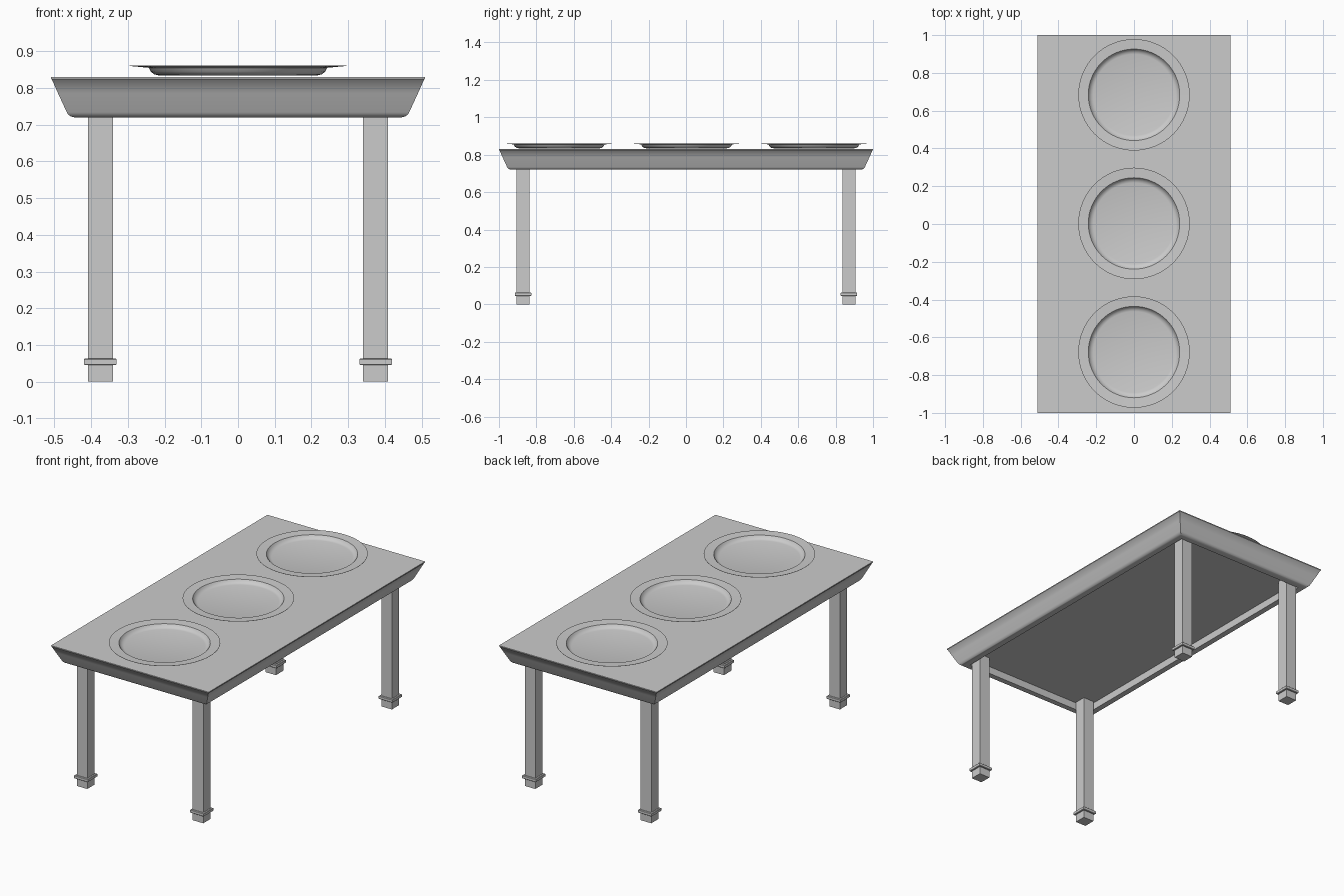
import bpy, bmesh
from math import sin, cos, pi, radians

cube = bpy.data.objects.get("Cube")
if cube:
    bpy.data.objects.remove(cube, do_unlink=True)

HALF_X, HALF_Y = 0.51, 1.0


def loft(name, rings, smooth=True):
    """Skin a stack of closed rings and cap both ends."""
    bm = bmesh.new()
    loops = [[bm.verts.new(p) for p in ring] for ring in rings]
    for a, b in zip(loops, loops[1:]):
        n = len(a)
        for i in range(n):
            j = (i + 1) % n
            bm.faces.new((a[i], a[j], b[j], b[i]))
    bm.faces.new(loops[0])
    bm.faces.new(loops[-1])
    bmesh.ops.recalc_face_normals(bm, faces=bm.faces)
    mesh = bpy.data.meshes.new(name)
    bm.to_mesh(mesh)
    bm.free()
    obj = bpy.data.objects.new(name, mesh)
    bpy.context.collection.objects.link(obj)
    if smooth:
        bpy.ops.object.select_all(action='DESELECT')
        obj.select_set(True)
        bpy.context.view_layer.objects.active = obj
        bpy.ops.object.shade_smooth_by_angle(angle=radians(35))
    return obj


def rect(x, y, z, hx, hy):
    return [(x + sx * hx, y + sy * hy, z)
            for sx, sy in ((-1, -1), (1, -1), (1, 1), (-1, 1))]


def circle(y, r, z, n=64):
    return [(r * cos(2 * pi * i / n), y + r * sin(2 * pi * i / n), z)
            for i in range(n)]


# Tabletop: flared moulding with a rounded lower edge and recessed underside
RADIUS = 0.025
edge = [(0, 0.83), (0, 0.825), (0.003, 0.823), (0.02, 0.785)]
for k in range(7):
    a = radians(25 + 65 * k / 6)
    edge.append((0.066 - RADIUS * cos(a), 0.745 - RADIUS * sin(a)))
edge += [(0.09, 0.72), (0.09, 0.763)]
loft("tabletop", [rect(0, 0, z, HALF_X - d, HALF_Y - d) for d, z in edge])

# Legs: square posts, each with a collar near the foot
LEG = 0.034
COLLAR = 0.044
for side, sx in (("left", 1), ("right", -1)):
    for end, sy in (("front", -1), ("back", 1)):
        x, y = sx * 0.375, sy * 0.871
        loft(f"{end}_{side}_leg",
             [rect(x, y, z, LEG, LEG) for z in (0, 0.765)], smooth=False)
        loft(f"{end}_{side}_leg_collar",
             [rect(x, y, z, h, h) for h, z in
              ((COLLAR - 0.002, 0.045), (COLLAR, 0.047),
               (COLLAR, 0.061), (COLLAR - 0.002, 0.063))], smooth=False)

# Plates: thin shells with a wide flat rim and a shallow well
plate = [(0.215, 0.834), (0.228, 0.837), (0.237, 0.844), (0.243, 0.855),
         (0.295, 0.860), (0.295, 0.861), (0.242, 0.858), (0.236, 0.849),
         (0.227, 0.841), (0.215, 0.838)]
for place, y in (("front", -0.678), ("middle", 0.003), ("back", 0.684)):
    loft(f"{place}_plate", [circle(y, r, z) for r, z in plate])
